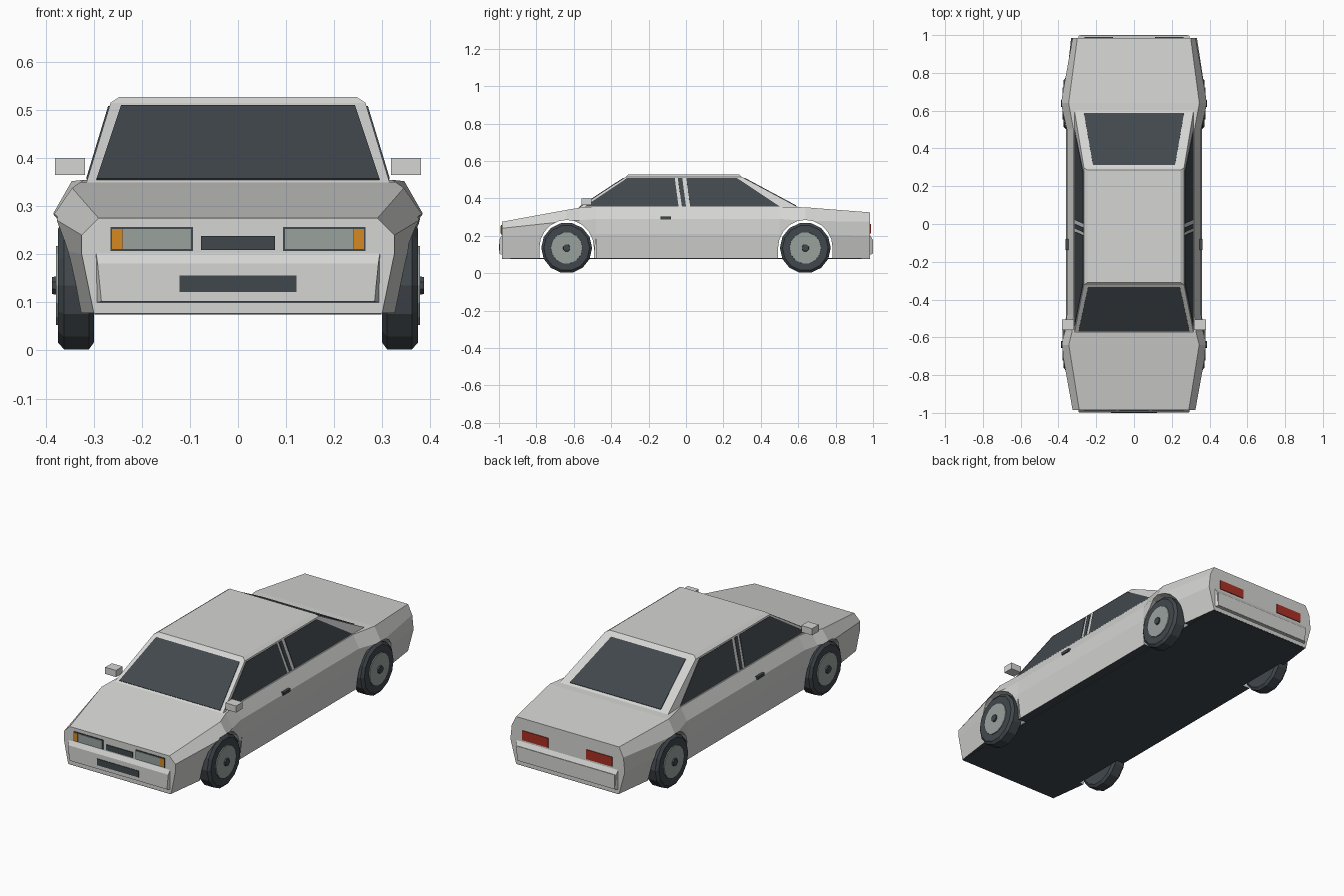
import bpy, bmesh, math
from mathutils import Vector, Matrix

if "Cube" in bpy.data.objects:
    bpy.data.objects.remove(bpy.data.objects["Cube"], do_unlink=True)


def material(name, rgb):
    m = bpy.data.materials.new(name)
    m.use_nodes = True
    m.diffuse_color = (*rgb, 1)
    m.node_tree.nodes["Principled BSDF"].inputs["Base Color"].default_value = (*rgb, 1)
    return m


SILVER = material("silver paint", (0.66, 0.66, 0.65))
DARK = material("dark glass and rubber", (0.053, 0.064, 0.073))
GREY = material("lamp and rim grey", (0.32, 0.36, 0.34))
ORANGE = material("indicator orange", (0.66, 0.25, 0.016))
RED = material("tail lamp red", (0.4, 0.03, 0.018))


def finish(name, bm, *mats):
    bmesh.ops.recalc_face_normals(bm, faces=bm.faces)
    mesh = bpy.data.meshes.new(name)
    bm.to_mesh(mesh)
    bm.free()
    for m in mats:
        mesh.materials.append(m)
    obj = bpy.data.objects.new(name, mesh)
    bpy.context.collection.objects.link(obj)
    return obj


def loft(name, rings, *mats):
    """Skin a row of closed rings and cap both ends."""
    bm = bmesh.new()
    loops = [[bm.verts.new(p) for p in ring] for ring in rings]
    n = len(loops[0])
    for a, b in zip(loops, loops[1:]):
        for i in range(n):
            j = (i + 1) % n
            bm.faces.new((a[i], a[j], b[j], b[i]))
    bm.faces.new(loops[0])
    bm.faces.new(loops[-1])
    return finish(name, bm, *mats)


def box(name, lo, hi, mat):
    bm = bmesh.new()
    lo, hi = Vector(lo), Vector(hi)
    bmesh.ops.create_cube(bm, size=1, matrix=Matrix.Translation((lo + hi) / 2)
                          @ Matrix.Diagonal((*(hi - lo), 1)))
    return finish(name, bm, mat)


def plate(name, corners, outward, mat, thick=0.003):
    """Thin panel lying on a sloped surface."""
    pts = [Vector(c) for c in corners]
    n = (pts[1] - pts[0]).cross(pts[2] - pts[0]).normalized()
    if n.dot(Vector(outward)) < 0:
        n = -n
    return loft(name, [[p - n * thick for p in pts], [p + n * thick for p in pts]], mat)


def side_boxes(name, lo, hi, mat):
    """Left and right copies of a box given on the +x side."""
    box("left_" + name, lo, hi, mat)
    box("right_" + name, (-hi[0], *lo[1:]), (-lo[0], *hi[1:]), mat)


# Lower body: sections of (x, z) from shoulder to sill
nose = [(0.29, 0.275), (0.325, 0.24), (0.325, 0.2), (0.3, 0.078)]
front_arch = [(0.345, 0.338), (0.387, 0.277), (0.37, 0.21), (0.345, 0.078)]
cowl = [(0.328, 0.35), (0.366, 0.283), (0.362, 0.21), (0.345, 0.078)]
door = [(0.32, 0.355), (0.355, 0.29), (0.36, 0.21), (0.345, 0.078)]
rear_arch = [(0.346, 0.352), (0.387, 0.28), (0.37, 0.21), (0.345, 0.078)]
tail = [(0.3, 0.325), (0.325, 0.275), (0.333, 0.2), (0.3, 0.078)]
stations = [(-0.985, nose), (-0.64, front_arch), (-0.57, cowl), (-0.48, door),
            (0.5, door), (0.64, rear_arch), (0.985, tail)]
body = loft("body", [[(x, y, z) for x, z in s] + [(-x, y, z) for x, z in reversed(s)]
                     for y, s in stations], SILVER, DARK)

# Wheel arches cut through the body
AXLE, RADIUS = 0.638, 0.135
for y in (-AXLE, AXLE):
    outline = [(y - 0.146, -0.1)]
    for i in range(11):
        a = math.pi * (1 - i / 10)
        outline.append((y + 0.146 * math.cos(a), RADIUS + 0.15 * math.sin(a)))
    outline.append((y + 0.146, -0.1))
    cutter = loft("arch_cutter", [[(x, p, z) for p, z in outline] for x in (-0.6, 0.6)], SILVER)
    cutter.hide_render = True
    mod = body.modifiers.new("arch", "BOOLEAN")
    mod.operation, mod.solver, mod.object = "DIFFERENCE", "EXACT", cutter
    bpy.context.view_layer.objects.active = body
    bpy.ops.object.modifier_apply(modifier=mod.name)
    bpy.data.objects.remove(cutter, do_unlink=True)
for f in body.data.polygons:
    f.material_index = 1 if f.normal.z < -0.95 and f.center.z < 0.1 else 0
box("floor", (-0.298, -0.984, 0.075), (0.298, 0.984, 0.08), DARK)


# Cabin
def rectangle(x, y0, y1, z0, z1):
    return [(x, y0, z0), (x, y1, z1), (-x, y1, z1), (-x, y0, z0)]


loft("cabin", [rectangle(0.318, -0.59, 0.615, 0.34, 0.345),
               rectangle(0.265, -0.322, 0.298, 0.515, 0.515),
               rectangle(0.247, -0.31, 0.285, 0.527, 0.527)], SILVER)


def windshield_y(z):
    return -0.59 + (z - 0.34) * 0.268 / 0.175


def rear_y(z):
    return 0.615 - (z - 0.345) * 0.317 / 0.17


def side_x(z):
    return 0.318 - (z - 0.34) * 0.053 / 0.175


def end_glass(name, fy, z0, z1, x0, x1, outward):
    plate(name, [(-x0, fy(z0), z0), (x0, fy(z0), z0), (x1, fy(z1), z1), (-x1, fy(z1), z1)],
          outward, DARK)


end_glass("windshield", windshield_y, 0.355, 0.508, 0.294, 0.243, (0, -1, 1))
end_glass("rear_window", rear_y, 0.36, 0.508, 0.265, 0.217, (0, 1, 1))

# Side glass, split by the door pillar
LOW, HIGH = 0.357, 0.508
panes = {"front_side_window": (-0.54, -0.04, -0.06, -0.315),
         "pillar_strip": (-0.022, 0.0, -0.02, -0.044),
         "rear_side_window": (0.022, 0.5, 0.272, 0.002)}
for label, s in (("left", 1), ("right", -1)):
    for name, (a, b, c, d) in panes.items():
        plate(f"{label}_{name}", [(s * side_x(LOW), a, LOW), (s * side_x(LOW), b, LOW),
                                  (s * side_x(HIGH), c, HIGH), (s * side_x(HIGH), d, HIGH)],
              (s, 0, 0), DARK)

# Mirrors and door handles
side_boxes("mirror", (0.318, -0.56, 0.365), (0.381, -0.505, 0.4), SILVER)
side_boxes("door_handle", (0.345, -0.137, 0.288), (0.362, -0.08, 0.303), DARK)

# Bumpers with a chamfered upper edge
for name, s in (("front_bumper", -1), ("rear_bumper", 1)):
    loft(name, [[(-0.3, s * 0.98, 0.2), (0.3, s * 0.98, 0.2), (0.295, s * 0.98, 0.1), (-0.295, s * 0.98, 0.1)],
                [(-0.295, s * 0.985, 0.202), (0.295, s * 0.985, 0.202), (0.293, s * 0.985, 0.1), (-0.293, s * 0.985, 0.1)],
                [(-0.292, s * 0.997, 0.181), (0.292, s * 0.997, 0.181), (0.284, s * 0.997, 0.102), (-0.284, s * 0.997, 0.102)]],
         SILVER)

# Lamps and grilles
side_boxes("headlamp_frame", (0.094, -0.988, 0.207), (0.265, -0.982, 0.257), DARK)
side_boxes("headlamp", (0.098, -0.991, 0.211), (0.239, -0.985, 0.253), GREY)
side_boxes("indicator", (0.24, -0.991, 0.211), (0.262, -0.985, 0.253), ORANGE)
side_boxes("tail_lamp", (0.11, 0.982, 0.212), (0.262, 0.989, 0.262), RED)
box("upper_grille", (-0.077, -0.989, 0.209), (0.077, -0.982, 0.238), DARK)
box("lower_grille", (-0.122, -1.0, 0.122), (0.122, -0.994, 0.156), DARK)
box("rear_bumper_pad", (-0.284, 0.994, 0.104), (0.284, 1.0, 0.179), SILVER)


# Wheels: tyre, rim and hub turned about the axle
def turned(name, profile, s, y, mat, sides=14):
    rings = []
    for x, r in profile:
        rings.append([(s * x, y + r * math.sin(math.tau * (i + 0.5) / sides),
                       RADIUS + r * math.cos(math.tau * (i + 0.5) / sides)) for i in range(sides)])
    return loft(name, rings, mat)


for label, s in (("left", 1), ("right", -1)):
    for end, y in (("front", -AXLE), ("rear", AXLE)):
        tag = f"{end}_{label}_"
        turned(tag + "tyre", [(0.3, 0.122), (0.31, 0.136), (0.362, 0.136), (0.374, 0.122)], s, y, DARK)
        turned(tag + "rim", [(0.36, 0.086), (0.379, 0.084)], s, y, GREY)
        turned(tag + "hub", [(0.37, 0.022), (0.387, 0.019)], s, y, DARK, 8)
